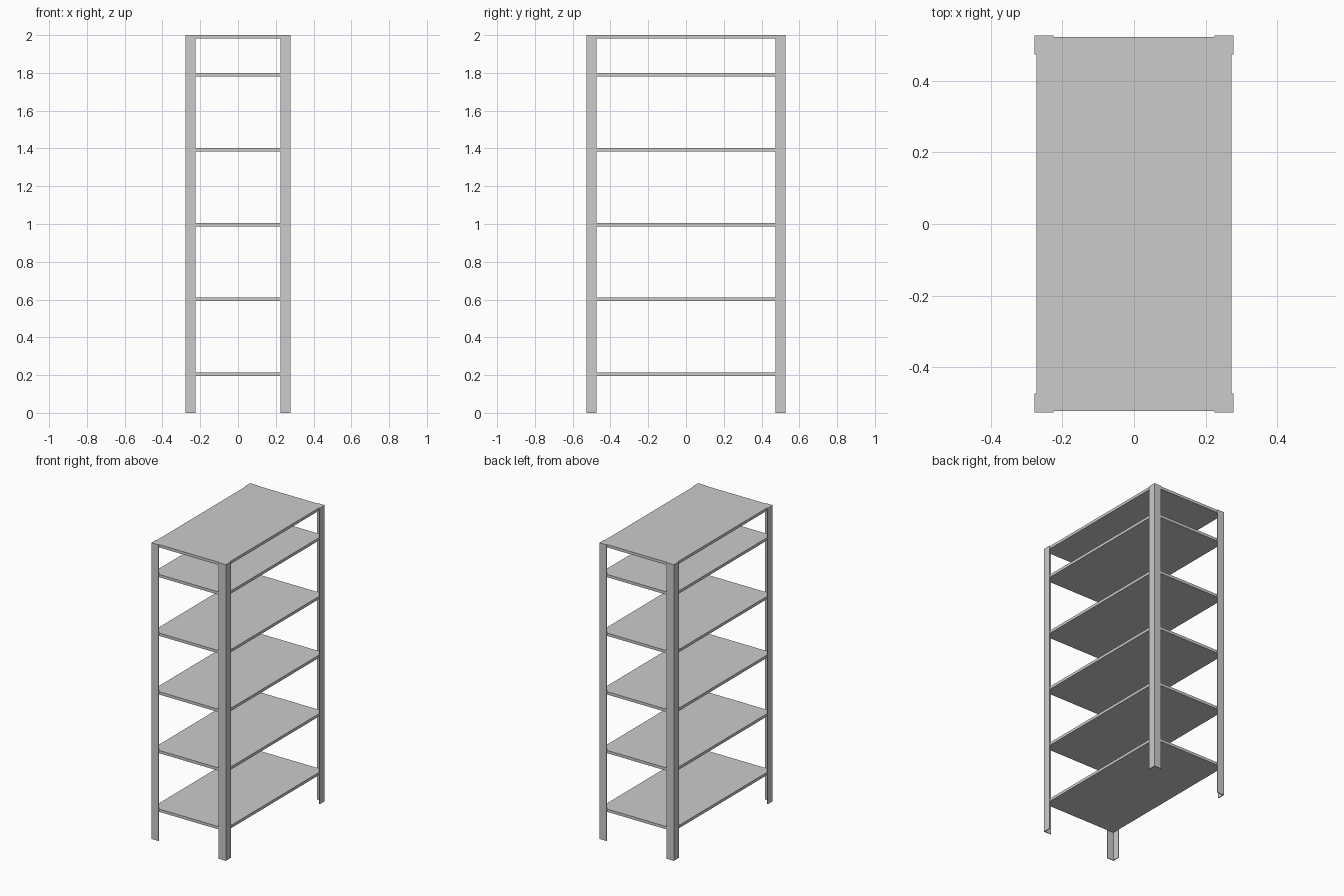
import bpy, bmesh

if "Cube" in bpy.data.objects:
    bpy.data.objects.remove(bpy.data.objects["Cube"])

HX, HY, H = 0.278, 0.527, 2.0      # outer half sizes and height
FLANGE, T = 0.053, 0.0053          # angle-post flange width and sheet thickness
SHELF_T = 0.019


def extrude_profile(name, points, z0, z1):
    """Extrude a flat xy outline from z0 to z1."""
    bm = bmesh.new()
    face = bm.faces.new([bm.verts.new((x, y, z0)) for x, y in points])
    ext = bmesh.ops.extrude_face_region(bm, geom=[face])
    verts = [g for g in ext["geom"] if isinstance(g, bmesh.types.BMVert)]
    bmesh.ops.translate(bm, verts=verts, vec=(0, 0, z1 - z0))
    bmesh.ops.recalc_face_normals(bm, faces=bm.faces)
    mesh = bpy.data.meshes.new(name)
    bm.to_mesh(mesh)
    bm.free()
    obj = bpy.data.objects.new(name, mesh)
    bpy.context.collection.objects.link(obj)
    return obj


# Four L-section corner posts
angle = [(0, 0), (FLANGE, 0), (FLANGE, T), (T, T), (T, FLANGE), (0, FLANGE)]
for sx, side in ((-1, "left"), (1, "right")):
    for sy, end in ((-1, "front"), (1, "back")):
        outline = [(sx * (HX - x), sy * (HY - y)) for x, y in angle]
        extrude_profile(f"{end}_{side}_post", outline, 0, H)

# Six shelf boards fitted inside the posts
sx, sy = HX - T, HY - T
board = [(-sx, -sy), (sx, -sy), (sx, sy), (-sx, sy)]
tops = [0.214 + 0.3962 * i for i in range(5)] + [H]
for i, top in enumerate(tops):
    extrude_profile(f"shelf_{i + 1}", board, top - SHELF_T, top)
